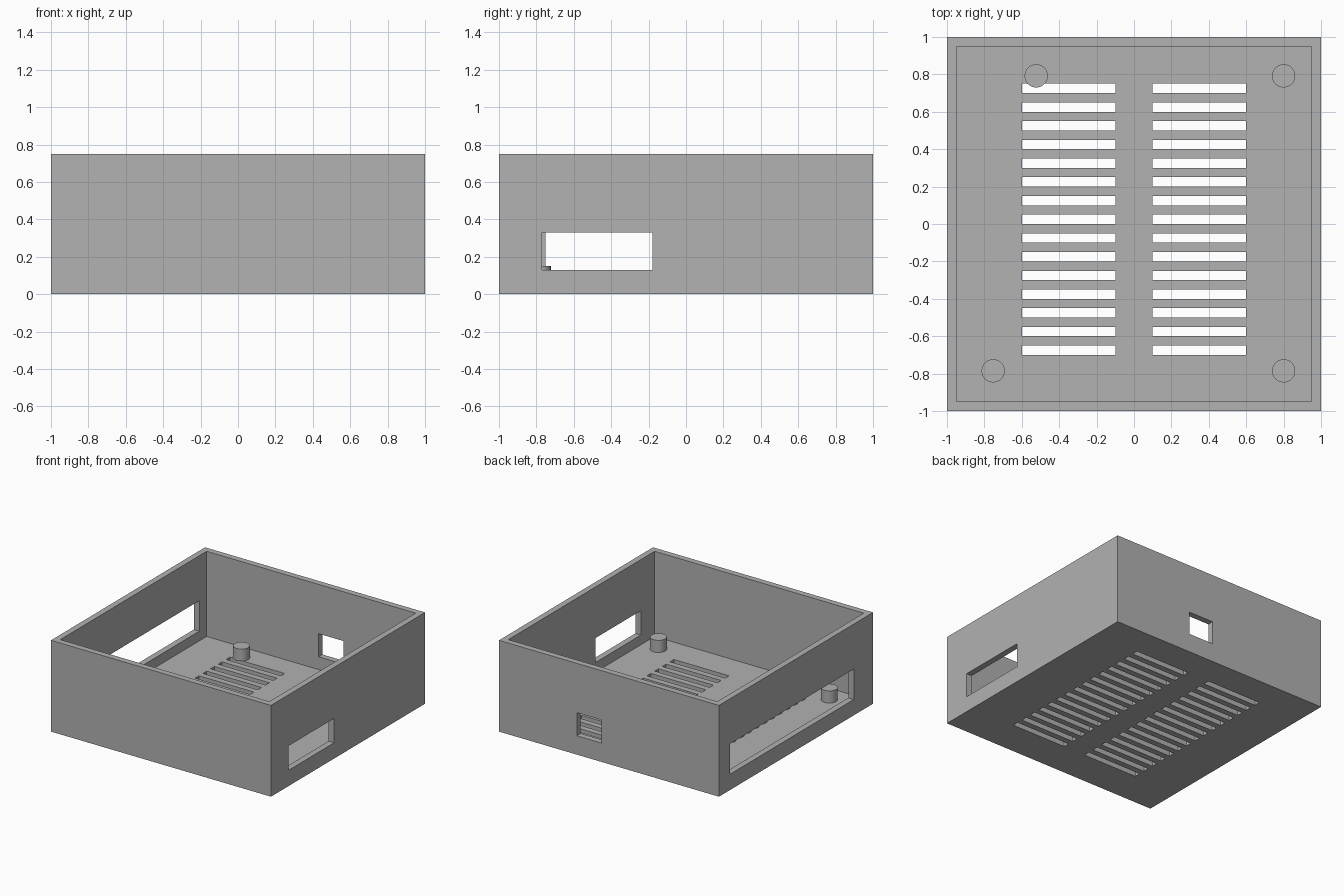
import bpy
import bmesh
from mathutils import Matrix, Vector

if "Cube" in bpy.data.objects:
    bpy.data.objects.remove(bpy.data.objects["Cube"], do_unlink=True)

WALL = 0.05
HEIGHT = 0.75

grey = bpy.data.materials.new("plain grey")
grey.use_nodes = True
colour = (0.445, 0.445, 0.445, 1)
grey.diffuse_color = colour
grey.node_tree.nodes["Principled BSDF"].inputs["Base Color"].default_value = colour


def make_boxes(name, boxes):
    """One object holding a box for each (low corner, high corner) pair."""
    bm = bmesh.new()
    for low, high in boxes:
        low, high = Vector(low), Vector(high)
        place = Matrix.Translation((low + high) / 2) @ Matrix.Diagonal((*(high - low), 1))
        bmesh.ops.create_cube(bm, size=1, matrix=place)
    mesh = bpy.data.meshes.new(name)
    bm.to_mesh(mesh)
    bm.free()
    mesh.materials.append(grey)
    obj = bpy.data.objects.new(name, mesh)
    bpy.context.collection.objects.link(obj)
    return obj


def cut(target, cutter):
    """Subtract the cutter for good, then discard it."""
    cutter.hide_render = True
    mod = target.modifiers.new("cut", 'BOOLEAN')
    mod.operation = 'DIFFERENCE'
    mod.solver = 'EXACT'
    mod.object = cutter
    bpy.context.view_layer.objects.active = target
    bpy.ops.object.modifier_apply(modifier=mod.name)
    bpy.data.objects.remove(cutter, do_unlink=True)


# Open-topped case
case = make_boxes("case", [((-1, -1, 0), (1, 1, HEIGHT))])
inner = 1 - WALL
cut(case, make_boxes("cavity_cutter", [((-inner, -inner, WALL), (inner, inner, 1))]))

# Port openings in the left, right and back walls
cut(case, make_boxes("port_cutter", [
    ((0.9, -0.77, 0.13), (1.1, -0.18, 0.33)),
    ((-1.1, -0.75, 0.13), (-0.9, 0.855, 0.38)),
    ((0.067, 0.9, 0.155), (0.292, 1.1, 0.345)),
]))

# Two columns of ventilation slots through the floor
slots = []
for x in (-0.6, 0.1):
    for row in range(15):
        y = -0.7 + row * 0.1
        slots.append(((x, y, -0.1), (x + 0.5, y + 0.05, 0.1)))
cut(case, make_boxes("vent_cutter", slots))

# Mounting pegs standing on the floor
pegs = {
    "back_right_peg": (-0.523, 0.792),
    "back_left_peg": (0.8, 0.792),
    "front_right_peg": (-0.753, -0.785),
    "front_left_peg": (0.8, -0.785),
}
for name, (x, y) in pegs.items():
    bpy.ops.mesh.primitive_cylinder_add(vertices=48, radius=0.062, depth=0.1,
                                        location=(x, y, WALL + 0.05))
    peg = bpy.context.object
    peg.name = name
    peg.data.materials.append(grey)
    bpy.ops.object.shade_smooth_by_angle()
